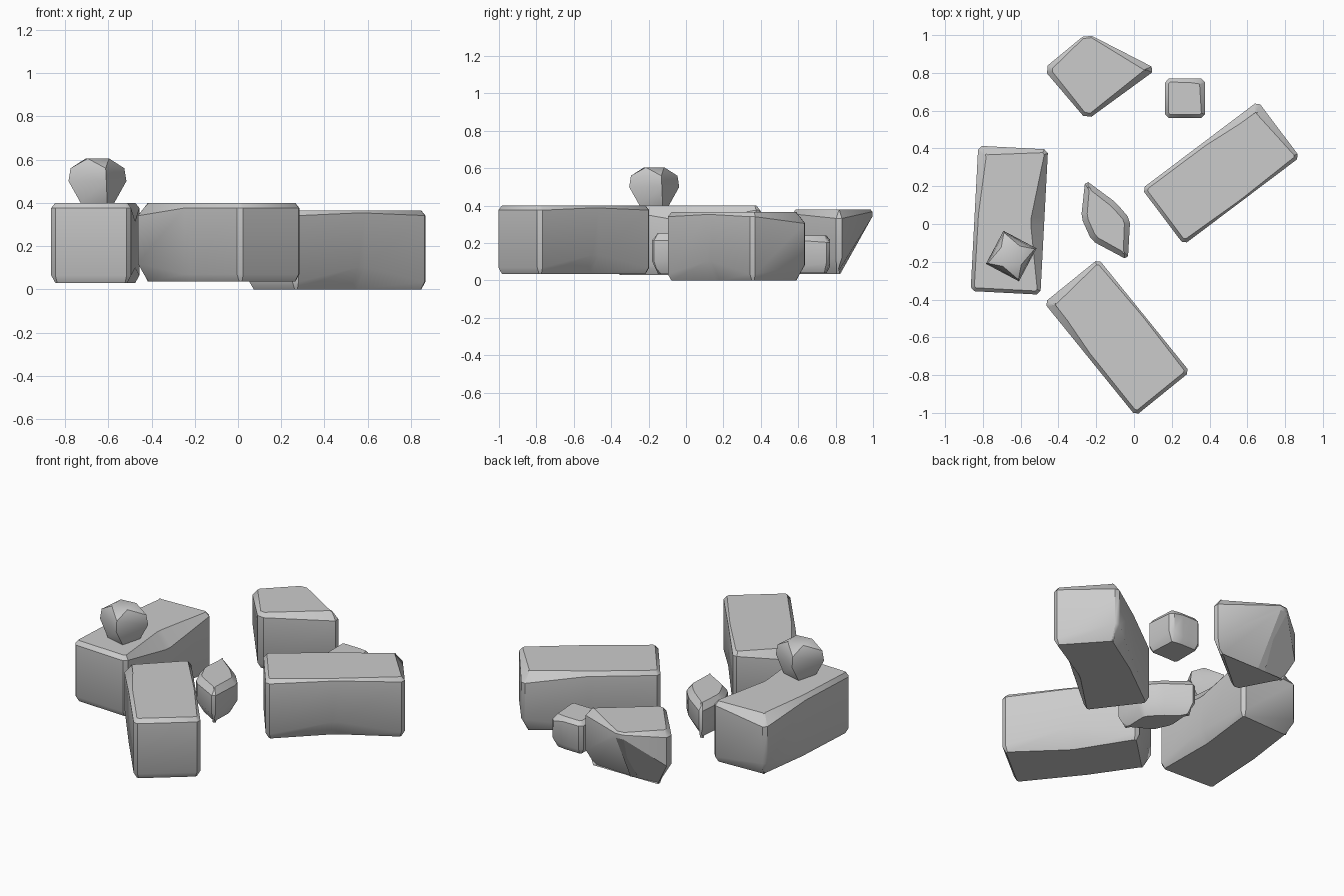
import bpy
import bmesh
from math import radians
from mathutils import Matrix, Vector

# Remove the default object
cube = bpy.data.objects.get("Cube")
if cube:
    bpy.data.objects.remove(cube, do_unlink=True)

# Single stone colour
stone_grey = bpy.data.materials.new("stone_grey")
stone_grey.use_nodes = True
grey = (0.6, 0.6, 0.6, 1)
stone_grey.diffuse_color = grey
stone_grey.node_tree.nodes["Principled BSDF"].inputs["Base Color"].default_value = grey


def finish(name, bm):
    """Turn a bmesh into a rock object, smooth over its soft edges."""
    bmesh.ops.recalc_face_normals(bm, faces=bm.faces[:])
    mesh = bpy.data.meshes.new(name)
    bm.to_mesh(mesh)
    bm.free()
    mesh.materials.append(stone_grey)
    rock = bpy.data.objects.new(name, mesh)
    bpy.context.collection.objects.link(rock)
    bpy.ops.object.select_all(action="DESELECT")
    rock.select_set(True)
    bpy.context.view_layer.objects.active = rock
    bpy.ops.object.shade_smooth_by_angle(angle=radians(36))


def polar(angle, radius):
    """Flat vector from an angle in degrees and a radius."""
    return Matrix.Rotation(radians(angle), 2) @ Vector((radius, 0))


def blunt(corners, cut):
    """Replace every corner of an outline by two points, cutting off its tip."""
    result = []
    for i, (spot, chip_top, chip_bottom) in enumerate(corners):
        for neighbour in (corners[i - 1], corners[(i + 1) % len(corners)]):
            step = (neighbour[0] - spot).normalized() * cut
            result.append((spot + step, chip_top, chip_bottom))
    return result


def chipped_stone(name, centre, turn, bottom, top, corners, cut=0.02):
    """Loft a counter-clockwise outline of (corner, top chip, bottom chip)."""
    bm = bmesh.new()
    outline = blunt(corners, cut)
    count = len(outline)
    spots = [point[0] for point in outline]
    rotation = Matrix.Rotation(radians(turn), 2)
    rings = [[], [], [], []]
    for i, (spot, chip_top, chip_bottom) in enumerate(outline):
        before = (spot - spots[i - 1]).normalized()
        after = (spots[(i + 1) % count] - spot).normalized()
        along = (before + after).normalized()
        inward = Vector((-along.y, along.x))
        levels = (
            (chip_bottom, bottom),
            (0, bottom + chip_bottom * 1.7),
            (0, top - chip_top * 1.2),
            (chip_top, top),
        )
        for ring, (inset, height) in zip(rings, levels):
            place = rotation @ (spot + inward * inset) + Vector(centre)
            ring.append(bm.verts.new((place.x, place.y, height)))
    for lower, upper in zip(rings, rings[1:]):
        for i in range(count):
            j = (i + 1) % count
            bm.faces.new((lower[i], lower[j], upper[j], upper[i]))
    bm.faces.new(rings[0][::-1])
    bm.faces.new(rings[-1])
    finish(name, bm)


def box_corners(length, width, scoop_top, scoop_bottom, tip):
    """Rectangle with a scoop in the middle of one long side and a broken tip."""
    x, y, chip = length / 2, width / 2, 0.02
    return [
        (Vector((-x, -y)), chip, chip),
        (Vector((0, -y)), scoop_top, scoop_bottom),
        (Vector((x, -y)), chip, chip),
        (Vector((x, y)), tip, tip),
        (Vector((0, y)), chip, chip),
        (Vector((-x, y)), chip, chip),
    ]


def polar_corners(radii, top_chips, bottom_chips):
    """Outline with its corners at equal angles and the given radii."""
    step = 360 / len(radii)
    rows = zip(radii, top_chips, bottom_chips)
    return [(polar(i * step, radius), chip_top, chip_bottom)
            for i, (radius, chip_top, chip_bottom) in enumerate(rows)]


# Three long blocks of one size, scooped above or below
upper_scoop = box_corners(0.77, 0.37, 0.07, 0.04, 0.05)
lower_scoop = box_corners(0.77, 0.37, 0.01, 0.06, 0.05)
chipped_stone("right_long_block", (-0.66, 0.02), 87, 0.03, 0.4, upper_scoop)
chipped_stone("front_long_block", (-0.09, -0.6), 129, 0.035, 0.4, lower_scoop)
chipped_stone("left_long_block", (0.46, 0.27), 37, 0, 0.365, lower_scoop)

# Kite-shaped wedge at the back, undercut on its far side
kite = polar_corners((0.37, 0.19, 0.23, 0.27),
                     (0.04, 0.01, 0.03, 0.02),
                     (0.05, 0.18, 0.08, 0.02))
chipped_stone("back_wedge", (-0.25, 0.82), 0, 0.035, 0.38, kite, cut=0.03)

# Small cube beside the wedge
chipped_stone("small_cube_stone", (0.27, 0.665), 0, 0.04, 0.24,
              box_corners(0.21, 0.21, 0.02, 0.02, 0.03))

# Thin shard in the middle
shard = polar_corners((0.23, 0.13, 0.14, 0.25, 0.13, 0.1),
                      [0.03] * 6, [0.04] * 6)
chipped_stone("middle_shard", (-0.15, 0.03), 118, 0.035, 0.25, shard)

# Boulder on the right block, the hull of four twisted squares
bm = bmesh.new()
for height, radius, twist in ((0.4, 0.09, 30), (0.5, 0.14, 17),
                              (0.56, 0.13, 17), (0.605, 0.07, 50)):
    for quarter in range(4):
        place = Vector((-0.65, -0.17)) + polar(twist + quarter * 90, radius)
        bm.verts.new((place.x, place.y, height))
bmesh.ops.convex_hull(bm, input=bm.verts[:])
finish("top_boulder", bm)
